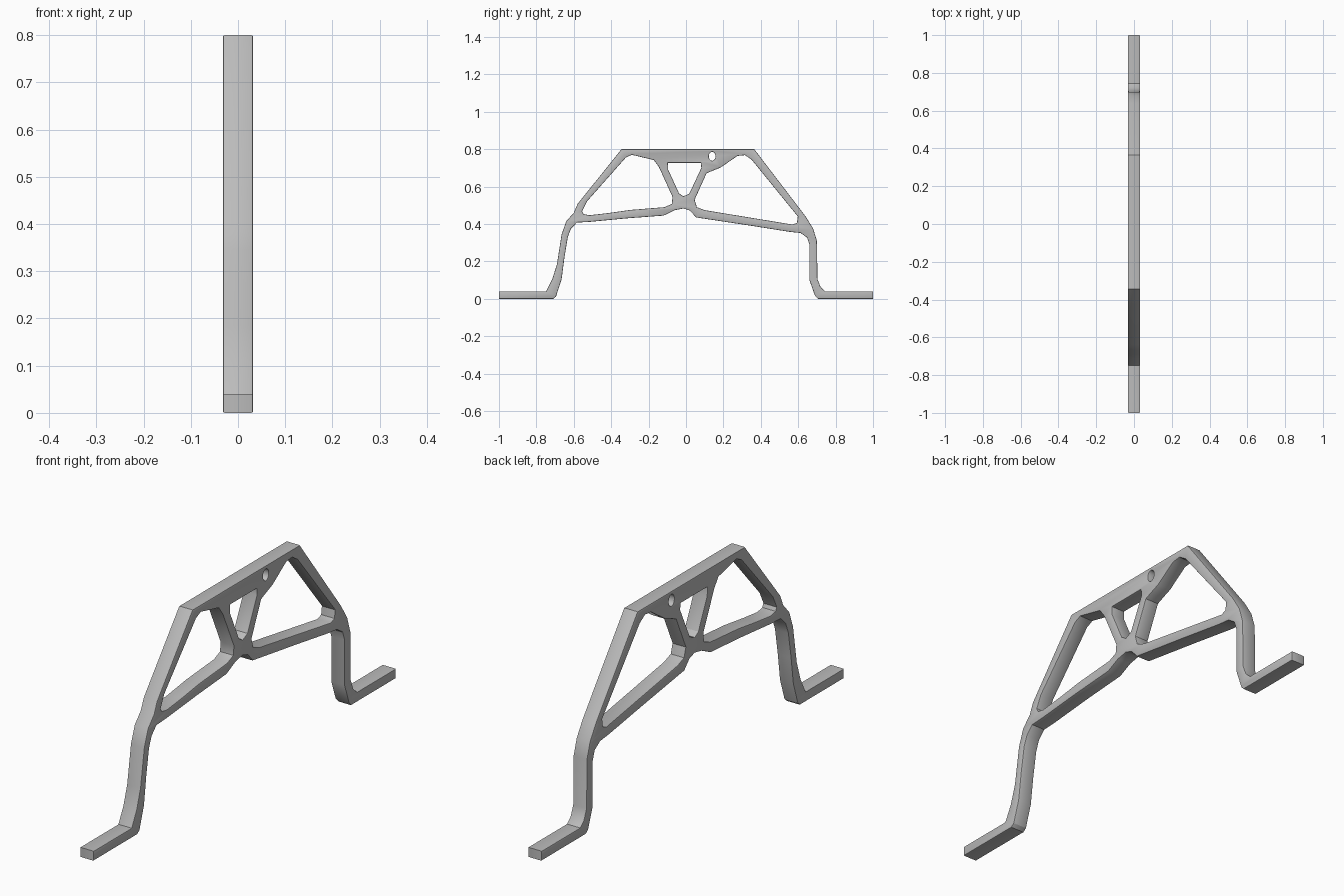
import bpy
import bmesh
from math import radians, sin, cos, tau

cube = bpy.data.objects.get("Cube")
if cube:
    bpy.data.objects.remove(cube)

HALF_WIDTH = 0.032
EDGE = 0.004
UNIT = 0.001  # profiles are given in thousandths, as (y, z)

# Lower edge of the frame, from the front foot to the back foot
underside = [
    (-1000, 0), (-710, 0), (-695, 12), (-665, 105), (-650, 220),
    (-632, 330), (-615, 375), (-583, 408), (-520, 411), (-320, 430),
    (-120, 445), (-60, 474), (-13, 483), (20, 472), (55, 435),
    (340, 392), (555, 358), (612, 352), (647, 328), (660, 290),
    (660, 100), (690, 15), (705, 0), (1000, 0)]

# Upper edge, from the back foot to the front foot
topside = [
    (1000, 40), (745, 40), (720, 62), (703, 105), (700, 310),
    (680, 375), (640, 440), (365, 800), (-345, 800), (-580, 507),
    (-600, 460), (-640, 415), (-665, 345), (-690, 185), (-715, 105),
    (-748, 40), (-1000, 40)]

# Openings between the struts
front_opening = [
    (-555, 468), (-530, 520), (-322, 755), (-290, 770), (-172, 742),
    (-145, 705), (-72, 545), (-76, 507), (-115, 490), (-300, 475),
    (-420, 458), (-515, 447), (-548, 453)]
middle_opening = [
    (-97, 727), (79, 727), (82, 700), (18, 563), (-13, 548),
    (-37, 563), (-95, 690)]
back_opening = [
    (110, 671), (46, 530), (58, 490), (100, 474), (570, 397),
    (593, 406), (598, 440), (350, 745), (315, 768), (275, 764),
    (185, 702), (140, 684)]

# Small oval hole in the top beam
oval_hole = [(140 + 18 * cos(tau * i / 16), 762 + 24 * sin(tau * i / 16))
             for i in range(16)]


def add_loop(curve, points):
    """Add one closed straight-sided loop to a flat curve."""
    spline = curve.splines.new("POLY")
    spline.points.add(len(points) - 1)
    for target, (y, z) in zip(spline.points, points):
        target.co = (y * UNIT, z * UNIT, 0, 1)
    spline.use_cyclic_u = True


# Bracket plate: filled profile, thickened across x with soft edges
curve = bpy.data.curves.new("bracket_frame", "CURVE")
curve.dimensions = "2D"
curve.fill_mode = "BOTH"
curve.extrude = HALF_WIDTH - EDGE
curve.bevel_depth = EDGE
curve.bevel_resolution = 1
curve.offset = -EDGE
for loop in (underside + topside, front_opening, middle_opening,
             back_opening, oval_hole):
    add_loop(curve, loop)

frame = bpy.data.objects.new("bracket_frame", curve)
bpy.context.collection.objects.link(frame)
frame.rotation_euler = (radians(90), 0, radians(90))
bpy.ops.object.select_all(action="DESELECT")
frame.select_set(True)
bpy.context.view_layer.objects.active = frame
bpy.ops.object.convert(target="MESH")
frame = bpy.context.object
bpy.ops.object.transform_apply(location=False, rotation=True, scale=False)

# Weld the caps to the walls
bm = bmesh.new()
bm.from_mesh(frame.data)
bmesh.ops.remove_doubles(bm, verts=bm.verts, dist=0.0002)
bmesh.ops.recalc_face_normals(bm, faces=bm.faces)
bm.to_mesh(frame.data)
bm.free()
bpy.ops.object.shade_smooth_by_angle(angle=radians(30))

# Plain grey finish
grey = bpy.data.materials.new("grey")
grey.use_nodes = True
colour = (0.5, 0.5, 0.5, 1)
grey.diffuse_color = colour
grey.node_tree.nodes["Principled BSDF"].inputs["Base Color"].default_value = colour
frame.data.materials.clear()
frame.data.materials.append(grey)
